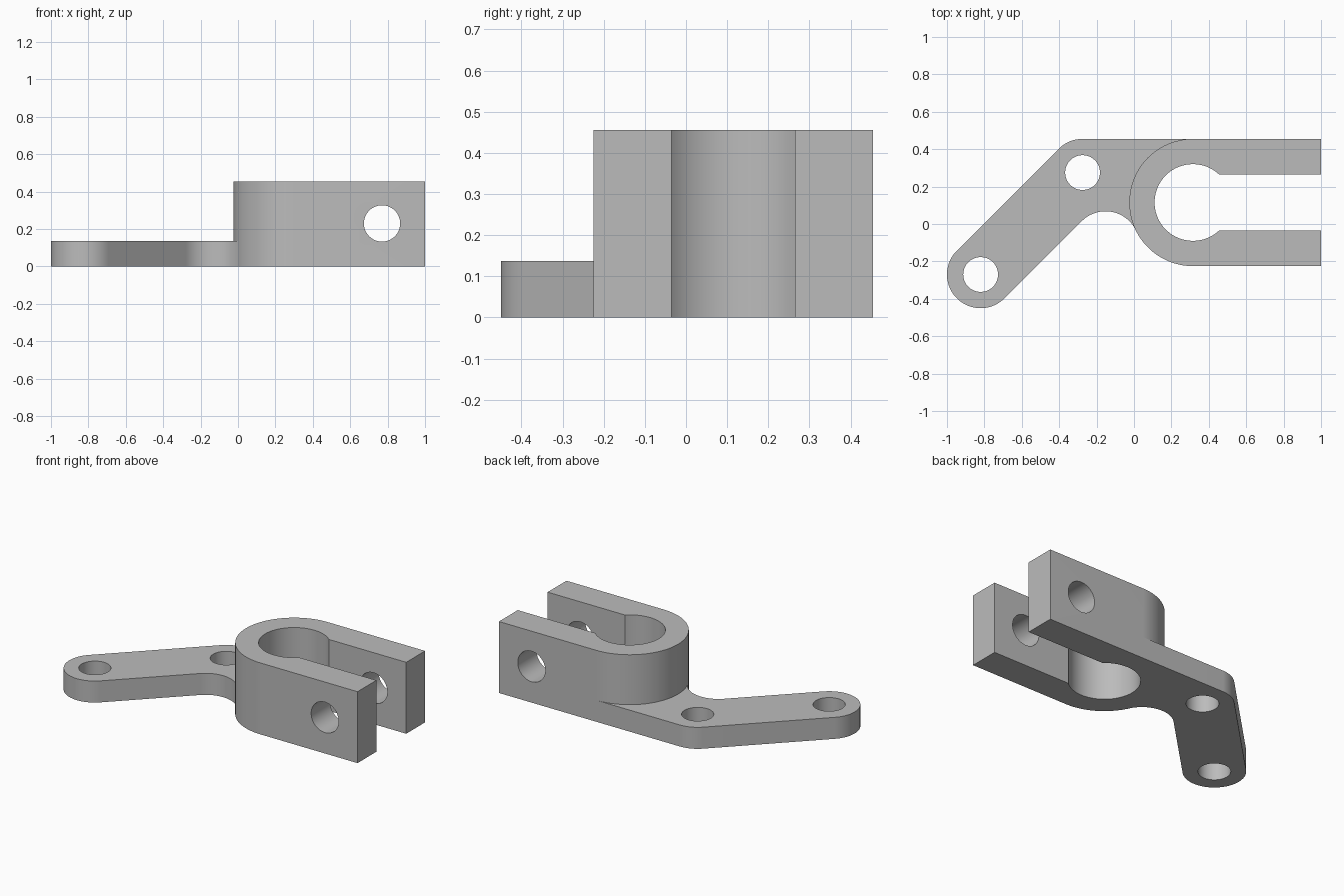
import bpy, bmesh
from math import sin, cos, asin, atan2, hypot, radians, degrees, pi
from mathutils import Matrix

cube = bpy.data.objects.get("Cube")
if cube:
    bpy.data.objects.remove(cube, do_unlink=True)

grey = bpy.data.materials.new("plain grey")
grey.use_nodes = True
grey.diffuse_color = (0.5, 0.5, 0.5, 1)
grey.node_tree.nodes["Principled BSDF"].inputs["Base Color"].default_value = (0.5, 0.5, 0.5, 1)


def arc(centre, r, a0, a1):
    """Points along an arc, angles in degrees."""
    n = max(2, round(abs(a1 - a0) / 3))
    angles = [radians(a0 + (a1 - a0) * i / n) for i in range(n + 1)]
    return [(centre[0] + r * cos(a), centre[1] + r * sin(a)) for a in angles]


def add_object(name, bm):
    bmesh.ops.recalc_face_normals(bm, faces=bm.faces)
    mesh = bpy.data.meshes.new(name)
    bm.to_mesh(mesh)
    bm.free()
    mesh.materials.append(grey)
    ob = bpy.data.objects.new(name, mesh)
    bpy.context.collection.objects.link(ob)
    return ob


def extrude_profile(name, points, height):
    bm = bmesh.new()
    face = bm.faces.new([bm.verts.new((x, y, 0)) for x, y in points])
    result = bmesh.ops.extrude_face_region(bm, geom=[face])
    top = [v for v in result["geom"] if isinstance(v, bmesh.types.BMVert)]
    bmesh.ops.translate(bm, verts=top, vec=(0, 0, height))
    return add_object(name, bm)


def drill(name, r, place, tilt=0):
    bm = bmesh.new()
    bmesh.ops.create_cone(bm, cap_ends=True, segments=64, radius1=r, radius2=r, depth=2,
                          matrix=Matrix.Translation(place) @ Matrix.Rotation(tilt, 4, "X"))
    return add_object(name, bm)


def boolean(target, other, operation):
    mod = target.modifiers.new(other.name, "BOOLEAN")
    mod.operation, mod.solver, mod.object = operation, "EXACT", other
    bpy.context.view_layer.objects.active = target
    bpy.ops.object.modifier_apply(modifier=mod.name)
    bpy.data.objects.remove(other, do_unlink=True)


# Main dimensions
ring, ring_r, bore_r, gap = (0.315, 0.115), 0.34, 0.205, 0.15
end, elbow, arm_r = (-0.82, -0.27), (-0.275, 0.275), 0.18
fillet, fillet_r = (-0.152, -0.112), 0.18

# Slotted clamp: round back, two straight jaws, bore opening into the slot
mouth = degrees(asin(gap / bore_r))
clamp_profile = (arc(ring, ring_r, 90, 270)
                 + [(1, ring[1] - ring_r), (1, ring[1] - gap)]
                 + arc(ring, bore_r, 360 - mouth, mouth)
                 + [(1, ring[1] + gap), (1, ring[1] + ring_r)])
clamp = extrude_profile("clamp_bracket", clamp_profile, 0.455)

# Bent arm plate, blended into the clamp wall with a concave fillet
touch = degrees(atan2(ring[1] - fillet[1], ring[0] - fillet[0]))
arm_profile = (arc(elbow, arm_r, 90, 135)
               + arc(end, arm_r, 135, 315)
               + arc(fillet, fillet_r, 135, touch)
               + arc(ring, (ring_r + bore_r) / 2, 180 + touch, 90)
               + [(ring[0], ring[1] + ring_r)])
arm = extrude_profile("arm_plate", arm_profile, 0.137)
boolean(clamp, arm, "UNION")

# Bolt holes through the arm and the pinch hole through both jaws
for name, (x, y) in (("end_hole", end), ("elbow_hole", elbow)):
    boolean(clamp, drill(name, 0.093, (x, y, 0)), "DIFFERENCE")
boolean(clamp, drill("pinch_hole", 0.097, (0.77, 0, 0.23), pi / 2), "DIFFERENCE")

bpy.ops.object.select_all(action="DESELECT")
clamp.select_set(True)
bpy.context.view_layer.objects.active = clamp
bpy.ops.object.shade_smooth_by_angle(angle=radians(25))
